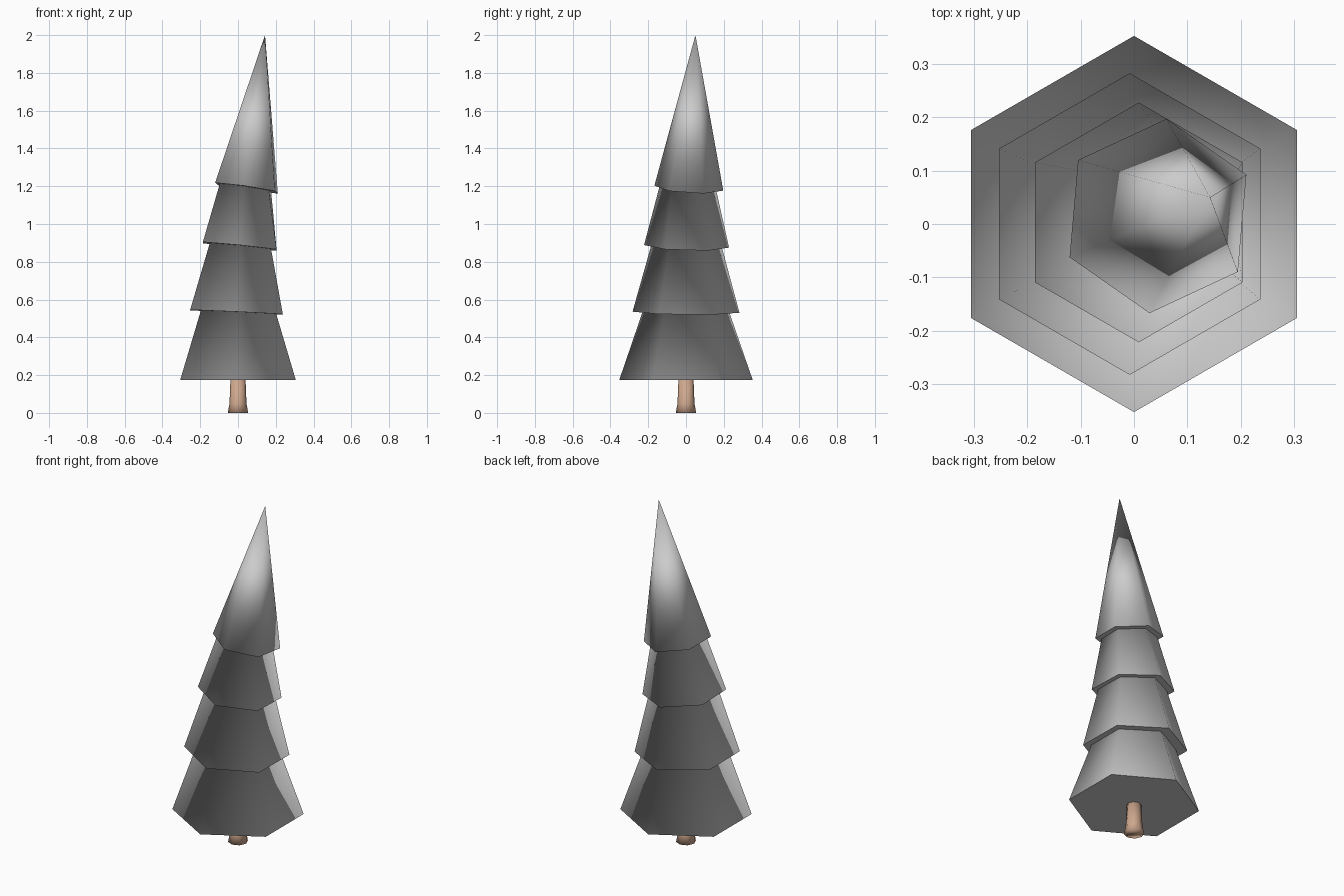
import bpy
import bmesh
from math import cos, sin, radians

cube = bpy.data.objects.get("Cube")
if cube:
    bpy.data.objects.remove(cube)


def material(name, color):
    mat = bpy.data.materials.new(name)
    mat.use_nodes = True
    mat.diffuse_color = (*color, 1)
    mat.node_tree.nodes["Principled BSDF"].inputs["Base Color"].default_value = (*color, 1)
    return mat


def ring(bm, sides, radius, cx, cy, z, slope_x=0, slope_y=0, turn=0):
    """Regular polygon of vertices on a slightly tilted plane."""
    verts = []
    for i in range(sides):
        a = radians(90 + turn) + radians(360) * i / sides
        dx, dy = radius * cos(a), radius * sin(a)
        verts.append(bm.verts.new((cx + dx, cy + dy, z + slope_x * dx + slope_y * dy)))
    return verts


def bridge(bm, low, high):
    for i in range(len(low)):
        j = (i + 1) % len(low)
        bm.faces.new((low[i], low[j], high[j], high[i]))


def finish(bm, name, mat):
    bmesh.ops.recalc_face_normals(bm, faces=bm.faces[:])
    for face in bm.faces:
        face.smooth = True
    mesh = bpy.data.meshes.new(name)
    bm.to_mesh(mesh)
    bm.free()
    mesh.materials.append(mat)
    obj = bpy.data.objects.new(name, mesh)
    bpy.context.collection.objects.link(obj)
    return obj


foliage_grey = material("foliage grey", (0.60, 0.60, 0.60))
trunk_tan = material("trunk tan", (0.62, 0.39, 0.27))

# Foliage: one surface of stacked six-sided skirts that lean towards the tip
# each tier: rim radius, rim centre, inner radius, inner centre, z, slopes, turn
TIERS = [
    (0.283, (-0.008, 0.0), 0.23, (0.003, 0.0), 0.533, -0.047, -0.01, 0),
    (0.225, (0.009, 0.003), 0.187, (0.013, 0.003), 0.882, -0.10, -0.03, 0),
    (0.183, (0.045, 0.015), 0.15, (0.04, 0.01), 1.19, -0.145, -0.06, -5),
]
bm = bmesh.new()
lower = ring(bm, 6, 0.353, 0, 0, 0.175)
bm.faces.new(lower)
for rim_r, rim_c, in_r, in_c, z, sx, sy, turn in TIERS:
    tilt = sx * (in_c[0] - rim_c[0]) + sy * (in_c[1] - rim_c[1])
    inner = ring(bm, 6, in_r, *in_c, z + tilt, sx, sy, turn)
    rim = ring(bm, 6, rim_r, *rim_c, z, sx, sy, turn)
    bridge(bm, lower, inner)
    bridge(bm, inner, rim)
    lower = rim
tip = bm.verts.new((0.143, 0.05, 2.0))
for i in range(6):
    bm.faces.new((lower[i], lower[(i + 1) % 6], tip))
foliage = finish(bm, "foliage", foliage_grey)

# Soft normals on the skirts, flat normals on the undersides
mesh = foliage.data
normals = []
for poly in mesh.polygons:
    for v in poly.vertices:
        under = poly.normal.z < -0.8
        normals.append((poly.normal if under else mesh.vertices[v].normal).copy())
mesh.normals_split_custom_set(normals)

# Trunk: flared at the foot
bm = bmesh.new()
rings = [ring(bm, 8, r, 0, 0, z) for r, z in ((0.054, 0), (0.045, 0.05), (0.04, 0.176))]
bm.faces.new(rings[0])
bm.faces.new(rings[-1])
for low, high in zip(rings, rings[1:]):
    bridge(bm, low, high)
finish(bm, "trunk", trunk_tan)
